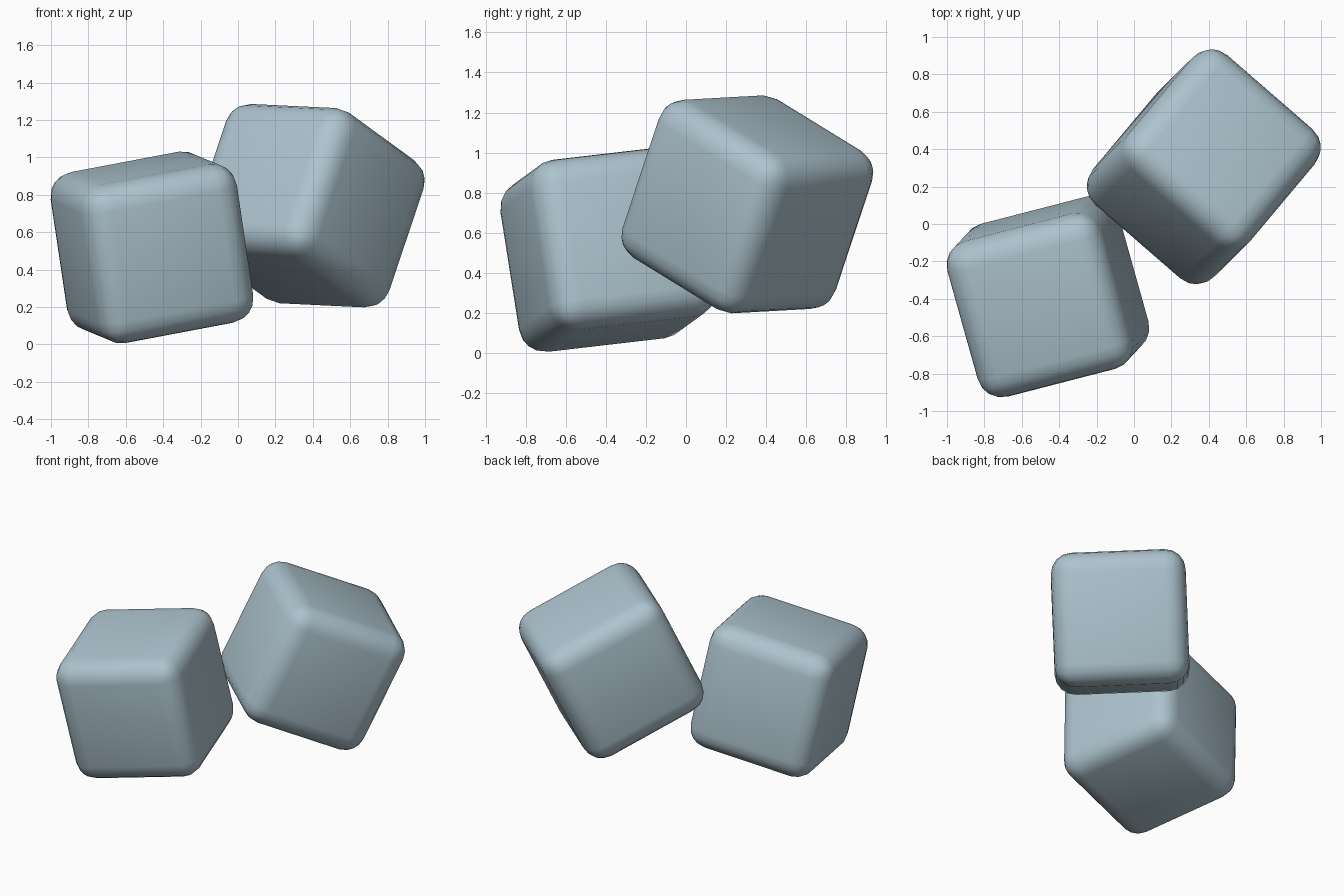
import bpy
import bmesh
from mathutils import Matrix, Vector

if "Cube" in bpy.data.objects:
    bpy.data.objects.remove(bpy.data.objects["Cube"])

SIZE = 0.868
RADIUS = 0.134

mat = bpy.data.materials.new("pale blue grey")
mat.diffuse_color = (0.42, 0.55, 0.62, 1.0)
mat.use_nodes = True
mat.node_tree.nodes["Principled BSDF"].inputs["Base Color"].default_value = mat.diffuse_color


def rounded_cube(name, centre, x_axis, z_axis):
    """Cube with rounded edges, turned so its own axes follow the given ones."""
    bm = bmesh.new()
    bmesh.ops.create_cube(bm, size=SIZE)
    bmesh.ops.bevel(bm, geom=bm.edges[:], offset=RADIUS, offset_type='OFFSET',
                    segments=4, profile=0.5, affect='EDGES')
    for f in bm.faces:
        f.smooth = True
    mesh = bpy.data.meshes.new(name)
    bm.to_mesh(mesh)
    bm.free()
    mesh.materials.append(mat)
    ob = bpy.data.objects.new(name, mesh)
    z = Vector(z_axis).normalized()
    y = z.cross(Vector(x_axis)).normalized()
    x = y.cross(z)
    turn = Matrix((x, y, z)).transposed().to_4x4()
    ob.matrix_world = Matrix.Translation(centre) @ turn
    bpy.context.collection.objects.link(ob)
    return ob


# Lower cube at the front left
rounded_cube("left_cube", (-0.46, -0.387, 0.519),
             (0.9525, 0.2465, 0.177), (-0.145, -0.154, 0.977))

# Raised, more tilted cube at the back right
rounded_cube("right_cube", (0.373, 0.306, 0.742),
             (0.754, -0.656, -0.038), (0.304, 0.300, 0.904))
